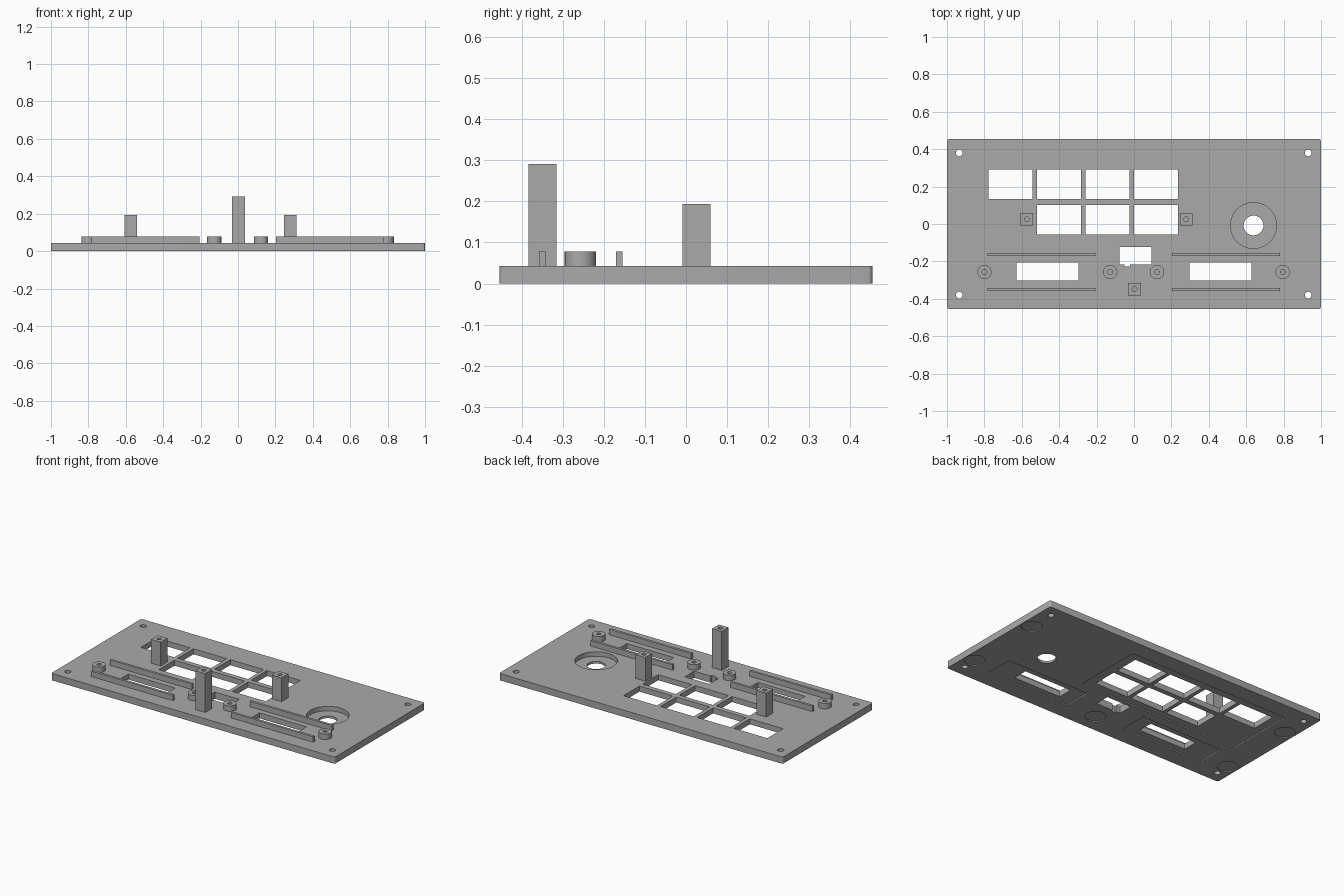
import bpy
import bmesh
from mathutils import Matrix

cube = bpy.data.objects.get("Cube")
if cube:
    bpy.data.objects.remove(cube, do_unlink=True)

T = 0.043        # panel thickness
LOW = 0.078      # top of pegs and rails
HALF_Y = 0.454

grey = bpy.data.materials.new("grey plastic")
grey.use_nodes = True
COLOUR = (0.40, 0.40, 0.40, 1)
grey.diffuse_color = COLOUR
grey.node_tree.nodes["Principled BSDF"].inputs["Base Color"].default_value = COLOUR


def finish(name, bm):
    mesh = bpy.data.meshes.new(name)
    bm.to_mesh(mesh)
    bm.free()
    mesh.materials.append(grey)
    obj = bpy.data.objects.new(name, mesh)
    bpy.context.collection.objects.link(obj)
    return obj


def box(name, x0, x1, y0, y1, z0, z1, corner=0):
    bm = bmesh.new()
    size = Matrix.Diagonal((x1 - x0, y1 - y0, z1 - z0, 1))
    place = Matrix.Translation(((x0 + x1) / 2, (y0 + y1) / 2, (z0 + z1) / 2))
    bmesh.ops.create_cube(bm, size=1, matrix=place @ size)
    if corner:
        upright = [e for e in bm.edges
                   if abs(e.verts[0].co.z - e.verts[1].co.z) > 0.01]
        bmesh.ops.bevel(bm, geom=upright, offset=corner, segments=4,
                        profile=0.5, affect='EDGES')
    return finish(name, bm)


def cylinder(name, x, y, r, z0, z1, sides=40):
    bm = bmesh.new()
    bmesh.ops.create_cone(bm, cap_ends=True, segments=sides, radius1=r, radius2=r,
                          depth=z1 - z0,
                          matrix=Matrix.Translation((x, y, (z0 + z1) / 2)))
    return finish(name, bm)


def activate(obj):
    bpy.ops.object.select_all(action='DESELECT')
    obj.select_set(True)
    bpy.context.view_layer.objects.active = obj


def cut(obj, cutter):
    mod = obj.modifiers.new("cut", 'BOOLEAN')
    mod.operation = 'DIFFERENCE'
    mod.solver = 'EXACT'
    mod.object = cutter
    activate(obj)
    bpy.ops.object.modifier_apply(modifier=mod.name)
    bpy.data.objects.remove(cutter, do_unlink=True)


def smooth(obj):
    activate(obj)
    bpy.ops.object.shade_smooth_by_angle(angle=0.6)


panel = box("panel", -1, 1, -HALF_Y, HALF_Y, 0, T, corner=0.012)


def cut_box(x0, x1, y0, y1, z0=-0.1, z1=0.1):
    cut(panel, box("cutter", x0, x1, y0, y1, z0, z1))


def cut_round(x, y, r, z0=-0.1, z1=0.1):
    cut(panel, cylinder("cutter", x, y, r, z0, z1))


# Shallow recesses in the underside
RECESS = 0.008
cut_box(-0.83, 0.30, -0.105, 0.345, -0.1, RECESS)
for side in (-1, 1):
    x0, x1 = sorted((side * 0.205, side * 0.785))
    cut_box(x0, x1, -0.345, -0.165, -0.1, RECESS)
    for y in (0.215, -0.288):
        cut_round(side * 0.935, y, 0.06, -0.1, 0.006)
cut_round(0.003, -0.335, 0.06, -0.1, 0.006)

# Display windows: four above, three below
for row, (y0, y1) in enumerate(((0.133, 0.292), (-0.057, 0.101))):
    for col in range(row, 4):
        x = -0.778 + col * 0.2595
        cut_box(x, x + 0.235, y0, y1)

# Slider slots and the notched switch opening
for side in (-1, 1):
    x0, x1 = sorted((side * 0.296, side * 0.628))
    cut_box(x0, x1, -0.302, -0.207)
cut_box(-0.078, 0.094, -0.216, -0.122)
cut_box(-0.052, -0.022, -0.228, -0.2)

# Dial: counterbore and through hole
cut_round(0.639, -0.008, 0.123, 0.014, 0.1)
cut_round(0.639, -0.008, 0.053)

# Corner screw holes
for x in (-0.934, 0.932):
    for y in (-0.38, 0.38):
        cut_round(x, y, 0.018)
smooth(panel)

# Long guide rails on both sides of each slot
for label, x0, x1 in (("right", -0.784, -0.207), ("left", 0.203, 0.781)):
    for end, y in (("back", -0.162), ("front", -0.35)):
        box(f"{label}_{end}_rail", x0, x1, y - 0.008, y + 0.008, T, LOW)

# Round screw pegs
for i, x in enumerate((-0.8, -0.127, 0.123, 0.795)):
    peg = cylinder(f"round_peg_{i + 1}", x, -0.257, 0.038, T, LOW)
    cut(peg, cylinder("cutter", x, -0.257, 0.013, T + 0.003, 0.2, 24))
    smooth(peg)

# Square posts with screw holes
for name, x, y, top in (("right_post", -0.573, 0.025, 0.194),
                        ("left_post", 0.279, 0.025, 0.194),
                        ("front_post", 0.003, -0.349, 0.291)):
    h = 0.034
    post = box(name, x - h, x + h, y - h, y + h, T, top)
    cut(post, cylinder("cutter", x, y, 0.013, top - 0.1, top + 0.1, 24))
    smooth(post)
